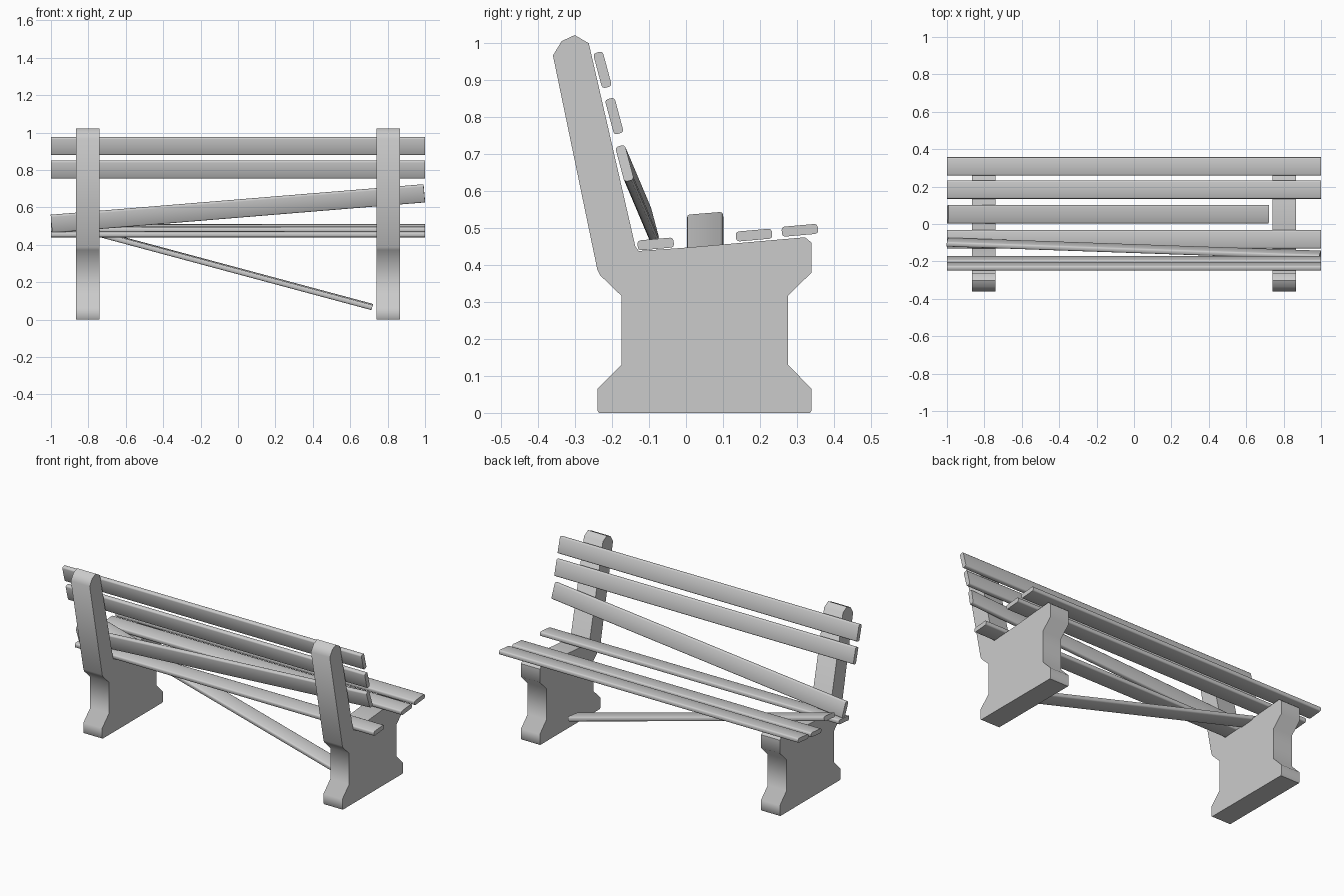
import bpy
import bmesh
from math import radians, sin, cos
from mathutils import Vector

if "Cube" in bpy.data.objects:
    bpy.data.objects.remove(bpy.data.objects["Cube"])


def prism(name, profile, start, end, u_hint):
    """Sweep a closed 2D profile (u, v) straight from start to end."""
    start, end = Vector(start), Vector(end)
    axis = (end - start).normalized()
    u = Vector(u_hint)
    u = (u - axis * u.dot(axis)).normalized()
    v = axis.cross(u)
    bm = bmesh.new()
    rings = [[bm.verts.new(p + u * a + v * b) for a, b in profile] for p in (start, end)]
    n = len(profile)
    for i in range(n):
        j = (i + 1) % n
        bm.faces.new((rings[0][i], rings[0][j], rings[1][j], rings[1][i]))
    bm.faces.new(rings[0][::-1])
    bm.faces.new(rings[1])
    bmesh.ops.recalc_face_normals(bm, faces=bm.faces)
    mesh = bpy.data.meshes.new(name)
    bm.to_mesh(mesh)
    bm.free()
    obj = bpy.data.objects.new(name, mesh)
    bpy.context.collection.objects.link(obj)
    return obj


def slat_profile(w=0.098, t=0.027, r=0.008):
    """Plank cross-section with rounded corners."""
    pts = []
    for k, (sx, sy) in enumerate(((1, 1), (-1, 1), (-1, -1), (1, -1))):
        for a in (0, 45, 90):
            ang = radians(a + 90 * k)
            pts.append((sx * (w / 2 - r) + r * cos(ang), sy * (t / 2 - r) + r * sin(ang)))
    return pts


parts = []

# Concrete end supports, profile in (y, z)
support = [(-0.235, 0), (-0.24, 0.006), (-0.24, 0.065), (-0.175, 0.13), (-0.175, 0.317),
           (-0.232, 0.372), (-0.24, 0.388), (-0.36, 0.967), (-0.336, 1.006), (-0.301, 1.022),
           (-0.263, 1.0), (-0.137, 0.45), (-0.128, 0.438), (0.0, 0.447), (0.322, 0.475),
           (0.34, 0.46), (0.34, 0.38), (0.276, 0.317), (0.276, 0.13), (0.34, 0.065),
           (0.34, 0.006), (0.335, 0)]
for side, x in (("left", -0.803), ("right", 0.803)):
    parts.append(prism(side + "_support", support, (x - 0.063, 0, 0), (x + 0.063, 0, 0), (0, 1, 0)))

# Slat directions across their width
seat_dir = (0, cos(radians(5)), sin(radians(5)))
back_dir = (0, -sin(radians(15)), cos(radians(15)))
plank = slat_profile()

# Straight seat and back slats
for name, y, z, u in (("seat_slat_rear", -0.082, 0.457, seat_dir),
                      ("seat_slat_middle", 0.184, 0.481, seat_dir),
                      ("seat_slat_front", 0.308, 0.494, seat_dir),
                      ("back_slat_top", -0.226, 0.928, back_dir),
                      ("back_slat_middle", -0.194, 0.803, back_dir)):
    parts.append(prism(name, plank, (-1, y, z), (1, y, z), u))

# Loose back slat hanging at one end
parts.append(prism("back_slat_loose", plank, (-0.997, -0.097, 0.512), (0.996, -0.166, 0.675), back_dir))

# Seat slat fallen to the ground at one end
parts.append(prism("seat_slat_fallen", plank, (-0.996, 0.052, 0.527), (0.718, 0.052, 0.067), seat_dir))

# Smooth shading with sharp ends
for obj in parts:
    obj.select_set(True)
bpy.context.view_layer.objects.active = parts[0]
bpy.ops.object.shade_smooth_by_angle(angle=radians(50))
